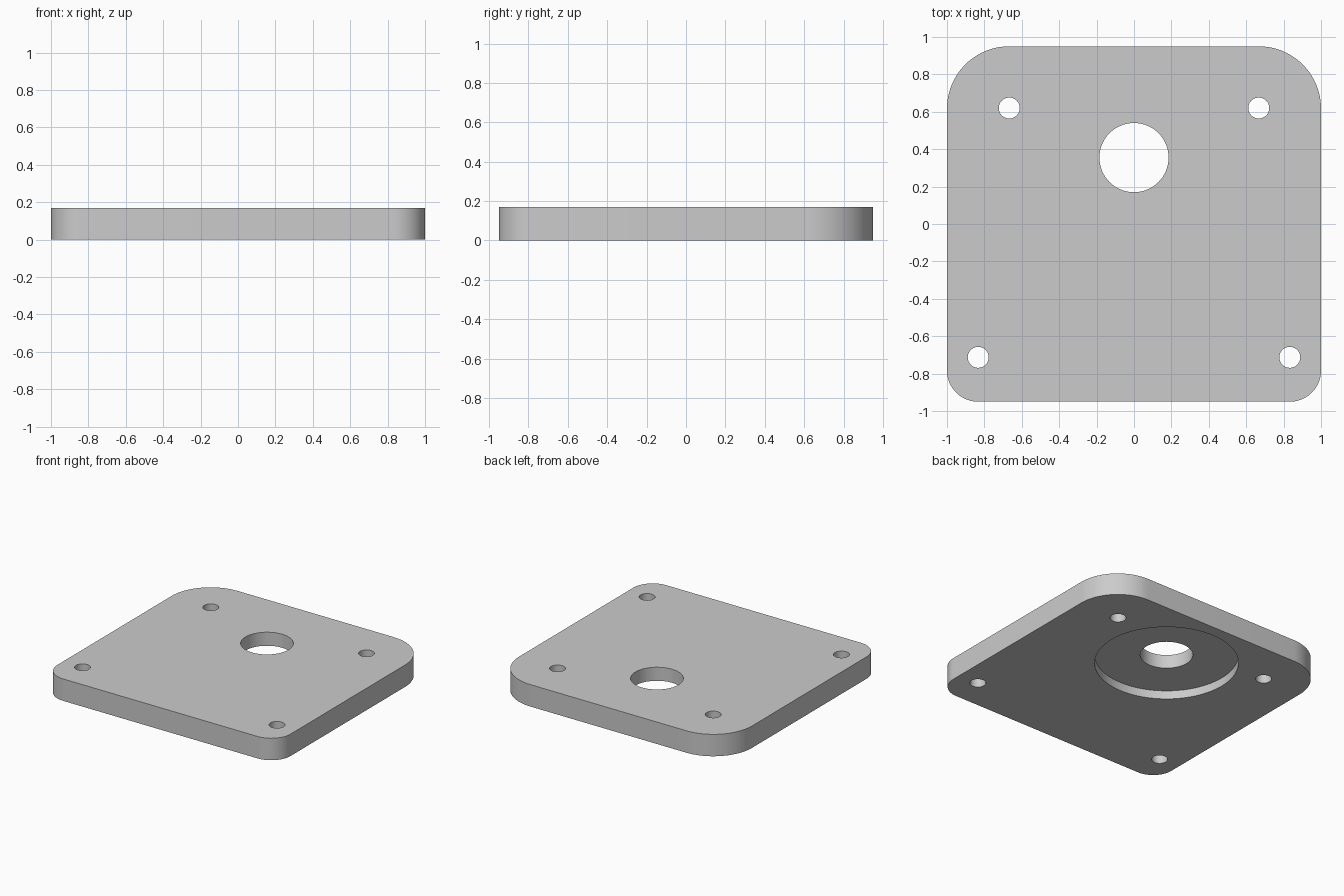
import bpy
import bmesh
from math import cos, sin, pi, radians

cube = bpy.data.objects.get("Cube")
if cube:
    bpy.data.objects.remove(cube, do_unlink=True)

HALF_X, HALF_Y, THICK = 1.0, 0.95, 0.17
BACK_R, FRONT_R = 0.333, 0.167
BORE_Y = 0.355

grey = bpy.data.materials.new("plain grey")
grey.use_nodes = True
colour = (0.6, 0.6, 0.6, 1)
grey.diffuse_color = colour
grey.node_tree.nodes["Principled BSDF"].inputs["Base Color"].default_value = colour


def prism(name, outline, z0, z1):
    """Extrude a closed outline from z0 up to z1."""
    bm = bmesh.new()
    base = bm.faces.new([bm.verts.new((x, y, z0)) for x, y in outline])
    top = bmesh.ops.extrude_face_region(bm, geom=[base])["geom"]
    verts = [v for v in top if isinstance(v, bmesh.types.BMVert)]
    bmesh.ops.translate(bm, vec=(0, 0, z1 - z0), verts=verts)
    bmesh.ops.recalc_face_normals(bm, faces=bm.faces)
    mesh = bpy.data.meshes.new(name)
    bm.to_mesh(mesh)
    bm.free()
    mesh.materials.append(grey)
    obj = bpy.data.objects.new(name, mesh)
    bpy.context.collection.objects.link(obj)
    return obj


def arc(x, y, r, start, sweep, steps):
    return [(x + r * cos(start + sweep * i / steps),
             y + r * sin(start + sweep * i / steps)) for i in range(steps + 1)]


def cut_round(target, x, y, r, z0, z1, sides):
    """Cut a round hole or recess, then discard the cutter."""
    outline = arc(x, y, r, 0, 2 * pi, sides)[:-1]
    cutter = prism("cutter", outline, z0, z1)
    cutter.hide_render = True
    mod = target.modifiers.new("hole", "BOOLEAN")
    mod.operation, mod.solver, mod.object = "DIFFERENCE", "EXACT", cutter
    bpy.context.view_layer.objects.active = target
    bpy.ops.object.modifier_apply(modifier=mod.name)
    bpy.data.objects.remove(cutter, do_unlink=True)


# Plate with large back corners and small front corners
outline = []
corners = [(1, 1, BACK_R), (-1, 1, BACK_R), (-1, -1, FRONT_R), (1, -1, FRONT_R)]
for i, (sx, sy, r) in enumerate(corners):
    outline += arc(sx * (HALF_X - r), sy * (HALF_Y - r), r, i * pi / 2, pi / 2, 20)
plate = prism("mounting_plate", outline, 0, THICK)

# Round recess in the underside, and the through bore at its centre
cut_round(plate, 0, BORE_Y, 0.505, -0.1, 0.065, 96)
cut_round(plate, 0, BORE_Y, 0.185, -0.1, THICK + 0.1, 64)

# Four bolt holes
for side in (-1, 1):
    for x, y in ((0.667, 0.62), (0.833, -0.713)):
        cut_round(plate, side * x, y, 0.056, -0.1, THICK + 0.1, 40)

# Smooth round walls, sharp rims
bpy.ops.object.select_all(action="DESELECT")
plate.select_set(True)
bpy.context.view_layer.objects.active = plate
bpy.ops.object.shade_smooth_by_angle(angle=radians(30))
